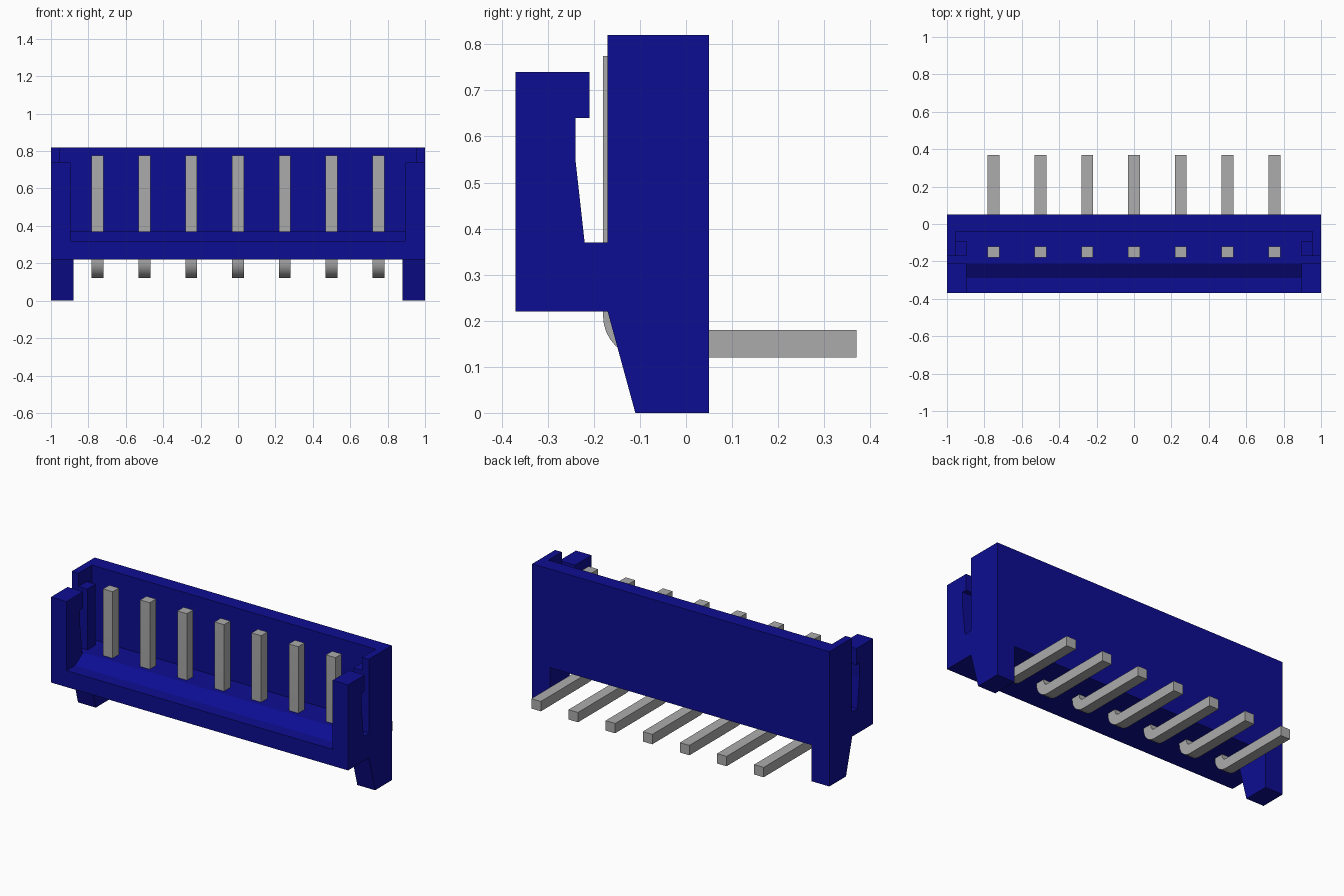
import bpy, bmesh, math

if "Cube" in bpy.data.objects:
    bpy.data.objects.remove(bpy.data.objects["Cube"], do_unlink=True)


def material(name, rgb, rough):
    m = bpy.data.materials.new(name)
    m.use_nodes = True
    m.diffuse_color = (*rgb, 1)
    bsdf = next(n for n in m.node_tree.nodes if n.type == 'BSDF_PRINCIPLED')
    bsdf.inputs["Base Color"].default_value = (*rgb, 1)
    bsdf.inputs["Roughness"].default_value = rough
    return m


blue = material("blue plastic", (0.004, 0.004, 0.29), 0.5)
grey = material("grey metal", (0.41, 0.41, 0.41), 0.4)


def prism(name, profile, x0, x1, mat):
    """Extrude a (y, z) profile along x from x0 to x1."""
    bm = bmesh.new()
    face = bm.faces.new([bm.verts.new((x0, y, z)) for y, z in profile])
    new = bmesh.ops.extrude_face_region(bm, geom=[face])["geom"]
    bmesh.ops.translate(bm, vec=(x1 - x0, 0, 0),
                        verts=[g for g in new if isinstance(g, bmesh.types.BMVert)])
    bmesh.ops.recalc_face_normals(bm, faces=bm.faces)
    mesh = bpy.data.meshes.new(name)
    bm.to_mesh(mesh)
    bm.free()
    mesh.materials.append(mat)
    ob = bpy.data.objects.new(name, mesh)
    bpy.context.collection.objects.link(ob)
    return ob


def rect(y0, y1, z0, z1):
    return [(y0, z0), (y1, z0), (y1, z1), (y0, z1)]


def activate(ob):
    bpy.ops.object.select_all(action='DESELECT')
    ob.select_set(True)
    bpy.context.view_layer.objects.active = ob


def cut(target, profile, half_width):
    cutter = prism("cutter", profile, -half_width, half_width, blue)
    cutter.hide_render = True
    mod = target.modifiers.new("cut", 'BOOLEAN')
    mod.operation = 'DIFFERENCE'
    mod.solver = 'EXACT'
    mod.object = cutter
    activate(target)
    bpy.ops.object.modifier_apply(modifier=mod.name)
    bpy.data.objects.remove(cutter, do_unlink=True)


# Housing: end outline with latch slot and tapered foot
housing = prism("housing", [
    (-0.37, 0.22), (-0.17, 0.22), (-0.11, 0), (0.05, 0), (0.05, 0.82),
    (-0.17, 0.82), (-0.17, 0.37), (-0.22, 0.37), (-0.24, 0.55),
    (-0.24, 0.64), (-0.21, 0.64), (-0.21, 0.74), (-0.37, 0.74)], -1, 1, blue)
# Gap between the feet
cut(housing, rect(-0.5, 0.2, -0.1, 0.22), 0.88)
# Open-fronted cavity with a sloped lip
cut(housing, [(-0.5, 0.32), (-0.29, 0.32), (-0.21, 0.37), (-0.04, 0.37),
              (-0.04, 1), (-0.5, 1)], 0.895)
# Side pockets behind and above the guide ribs
cut(housing, [(-0.09, 0.37), (-0.04, 0.37), (-0.04, 1), (-0.19, 1),
              (-0.19, 0.74), (-0.09, 0.74)], 0.955)

# Bent pins
R, r, cy, cz = 0.09, 0.03, -0.09, 0.21
angles = [math.pi + i * math.pi / 16 for i in range(9)]
outer = [(cy + R * math.cos(a), cz + R * math.sin(a)) for a in angles]
inner = [(cy + r * math.cos(a), cz + r * math.sin(a)) for a in reversed(angles)]
pin_profile = [(-0.18, 0.775)] + outer + [(0.37, 0.12), (0.37, 0.18)] + inner + [(-0.12, 0.775)]
for i in range(7):
    x = -0.75 + 0.25 * i
    pin = prism(f"pin_{i + 1}", pin_profile, x - 0.032, x + 0.032, grey)
    activate(pin)
    bpy.ops.object.shade_smooth_by_angle(angle=math.radians(30))
